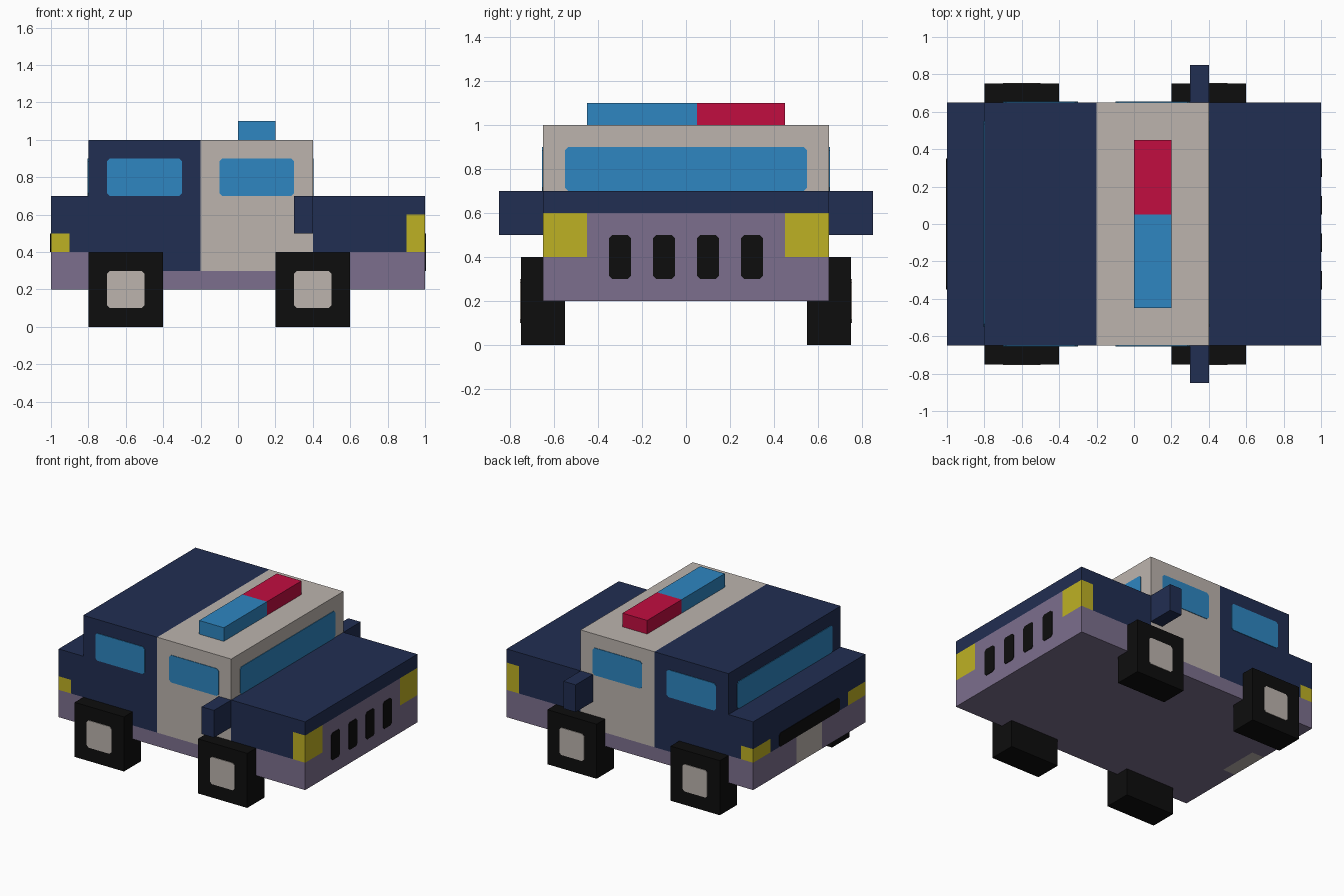
import bpy, bmesh
from mathutils import Vector

cube = bpy.data.objects.get("Cube")
if cube:
    bpy.data.objects.remove(cube, do_unlink=True)


def linear(c):
    c /= 255
    return c / 12.92 if c <= 0.04045 else ((c + 0.055) / 1.055) ** 2.4


def material(name, *rgb):
    m = bpy.data.materials.new(name)
    m.use_nodes = True
    col = (*[linear(c) for c in rgb], 1.0)
    m.diffuse_color = col
    bsdf = next(n for n in m.node_tree.nodes if n.type == 'BSDF_PRINCIPLED')
    bsdf.inputs["Base Color"].default_value = col
    bsdf.inputs["Roughness"].default_value = 0.8
    return m


NAVY = material("navy paint", 33, 46, 82)
GREY = material("warm grey paint", 188, 180, 174)
PURPLE = material("purple trim", 124, 111, 141)
BLUE = material("blue glass", 46, 134, 193)
RED = material("red lamp", 193, 13, 64)
YELLOW = material("yellow lamp", 190, 177, 36)
BLACK = material("black rubber", 13, 13, 13)
AXES = (Vector((1, 0, 0)), Vector((0, 1, 0)), Vector((0, 0, 1)))


def finish(name, bm, mats):
    bmesh.ops.recalc_face_normals(bm, faces=bm.faces)
    me = bpy.data.meshes.new(name)
    bm.to_mesh(me)
    bm.free()
    for m in mats:
        me.materials.append(m)
    ob = bpy.data.objects.new(name, me)
    bpy.context.collection.objects.link(ob)
    return ob


def box_mesh(lo, hi):
    bm = bmesh.new()
    bmesh.ops.create_cube(bm, size=1)
    for v in bm.verts:
        v.co = Vector([lo[i] if v.co[i] < 0 else hi[i] for i in range(3)])
    return bm


def box(name, lo, hi, mat):
    return finish(name, box_mesh(lo, hi), [mat])


def painted_box(name, lo, hi, cuts, rule, mats):
    """Box cut along grid planes, each face coloured by a rule."""
    bm = box_mesh(lo, hi)
    for axis, values in enumerate(cuts):
        for value in values:
            bmesh.ops.bisect_plane(bm, geom=bm.verts[:] + bm.edges[:] + bm.faces[:],
                                   plane_co=AXES[axis] * value, plane_no=AXES[axis])
    bmesh.ops.recalc_face_normals(bm, faces=bm.faces)
    for f in bm.faces:
        f.material_index = mats.index(rule(f.calc_center_median(), f.normal))
    return finish(name, bm, mats)


def plate(name, axis, pos, u, v, mat, c=0.015, t=0.004):
    """Thin plate with clipped corners on a wall facing x (0) or y (1)."""
    (u0, u1), (v0, v1) = u, v
    outline = [(u0 + c, v0), (u1 - c, v0), (u1, v0 + c), (u1, v1 - c),
               (u1 - c, v1), (u0 + c, v1), (u0, v1 - c), (u0, v0 + c)]
    out = AXES[axis] * (t if pos > 0 else -t)
    bm = bmesh.new()
    verts = [bm.verts.new((pos, a, b) if axis == 0 else (a, pos, b)) for a, b in outline]
    ext = bmesh.ops.extrude_face_region(bm, geom=[bm.faces.new(verts)])
    bmesh.ops.translate(bm, vec=out, verts=[g for g in ext["geom"]
                                            if isinstance(g, bmesh.types.BMVert)])
    return finish(name, bm, [mat])


def body_paint(p, n):
    x, y, z = p.x, abs(p.y), p.z
    if n.z < -0.5:                                   # underside
        return GREY if x < -0.9 and y < 0.15 else PURPLE
    if n.z > 0.5:                                    # bonnet and boot
        return NAVY
    if y > 0.45 and z > 0.4:                         # lamps wrapping the corners
        if (x > 0.9 and z < 0.6) or (x < -0.9 and z < 0.5):
            return YELLOW
    if n.x > 0.5:                                    # nose
        return PURPLE if z < 0.6 else NAVY
    if n.x < -0.5:                                   # tail with number plate
        if z < 0.4:
            return GREY if y < 0.15 else PURPLE
        return NAVY
    if z < 0.3:                                      # sides
        return PURPLE
    if -0.2 < x < 0.4:
        return GREY
    return PURPLE if z < 0.4 and not -0.4 < x < -0.2 else NAVY


# Body and cabin
painted_box("lower_body", (-1, -0.65, 0.2), (1, 0.65, 0.7),
            ((-0.9, -0.4, -0.2, 0.4, 0.9), (-0.45, -0.15, 0.15, 0.45), (0.3, 0.4, 0.5, 0.6)),
            body_paint, [NAVY, GREY, PURPLE, YELLOW])
painted_box("cabin", (-0.8, -0.65, 0.7), (0.4, 0.65, 1.0), ((-0.2,), (), ()),
            lambda p, n: GREY if p.x > -0.2 else NAVY, [NAVY, GREY])

# Windscreen, rear window, grille slots, rear vent
plate("windscreen", 0, 0.4, (-0.55, 0.55), (0.7, 0.9), BLUE)
plate("rear_window", 0, -0.8, (-0.55, 0.55), (0.7, 0.9), BLUE)
for i in range(4):
    y = -0.3 + 0.2 * i
    plate(f"grille_slot_{i + 1}", 0, 1.0, (y - 0.05, y + 0.05), (0.3, 0.5), BLACK)
plate("rear_vent", 0, -1.0, (-0.35, 0.35), (0.4, 0.5), BLACK)

# Side windows, mirrors, wheels and hubs on both sides
for side, s in (("left", 1), ("right", -1)):
    def span(a, b):
        return sorted((s * a, s * b))
    for end, x in (("front", 0.1), ("rear", -0.5)):
        plate(f"{end}_window_{side}", 1, s * 0.65, (x - 0.2, x + 0.2), (0.7, 0.9), BLUE)
    y0, y1 = span(0.65, 0.85)
    box(f"mirror_{side}", (0.3, y0, 0.5), (0.4, y1, 0.7), NAVY)
    y0, y1 = span(0.55, 0.75)
    for end, x in (("front", 0.4), ("rear", -0.6)):
        box(f"{end}_wheel_{side}", (x - 0.2, y0, 0), (x + 0.2, y1, 0.4), BLACK)
        plate(f"{end}_hub_{side}", 1, s * 0.75, (x - 0.1, x + 0.1), (0.1, 0.3), GREY)

# Roof light bar
box("light_bar_blue", (0, -0.45, 1.0), (0.2, 0.05, 1.1), BLUE)
box("light_bar_red", (0, 0.05, 1.0), (0.2, 0.45, 1.1), RED)
